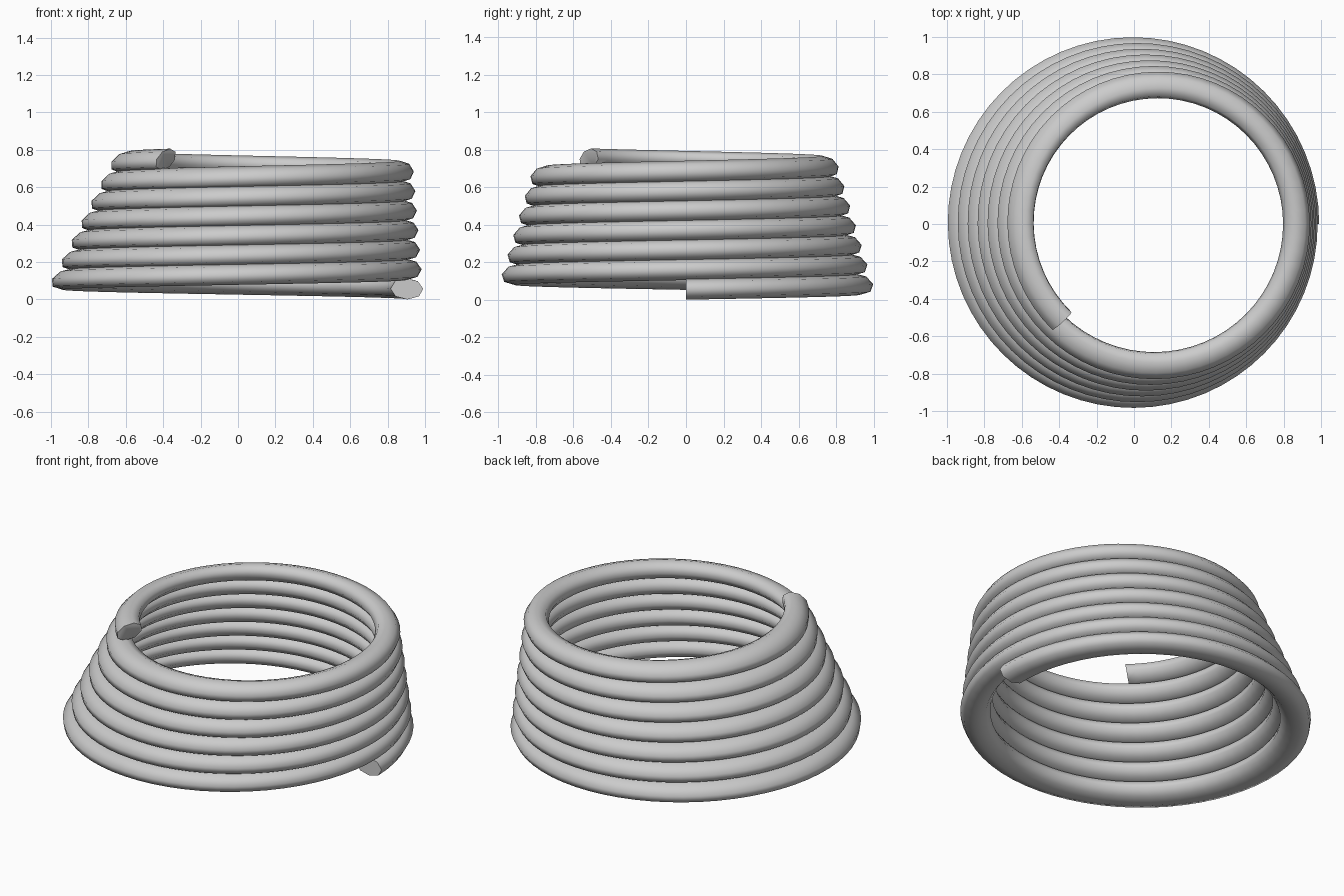
import bpy, bmesh, math

if "Cube" in bpy.data.objects:
    bpy.data.objects.remove(bpy.data.objects["Cube"])

TURNS = 6.625        # full turns of the coil
PITCH = 0.1045       # rise per turn
STEPS = 64           # segments per turn
SIDES = 8            # octagonal wire
WIRE_R, WIRE_H = 0.087, 0.057   # wire half-width and half-height


def taper(r, angle, z):
    """Narrow the coil with height and lean it towards +x."""
    s = 1.0228 - 0.294 * z
    return (-0.028 + 0.214 * z + s * r * math.cos(angle),
            s * r * math.sin(angle), z)


bm = bmesh.new()

# Octagonal rings along the helix
rings = []
count = round(TURNS * STEPS)
for i in range(count + 1):
    turn = TURNS * i / count
    ring = []
    for k in range(SIDES):
        a = 2 * math.pi * k / SIDES
        r = 0.913 + WIRE_R * math.cos(a)
        z = WIRE_H + turn * PITCH + WIRE_H * math.sin(a)
        ring.append(bm.verts.new(taper(r, 2 * math.pi * turn, z)))
    rings.append(ring)

# Skin between rings
for r0, r1 in zip(rings, rings[1:]):
    for k in range(SIDES):
        n = (k + 1) % SIDES
        bm.faces.new((r0[k], r0[n], r1[n], r1[k]))

# Flat ends of the wire
bm.faces.new(rings[0])
bm.faces.new(rings[-1])
bmesh.ops.recalc_face_normals(bm, faces=bm.faces)

mesh = bpy.data.meshes.new("spring_coil")
bm.to_mesh(mesh)
bm.free()
coil = bpy.data.objects.new("spring_coil", mesh)
bpy.context.collection.objects.link(coil)

# Smooth wire, crisp cut ends
bpy.context.view_layer.objects.active = coil
coil.select_set(True)
bpy.ops.object.shade_smooth_by_angle(angle=math.radians(80))
